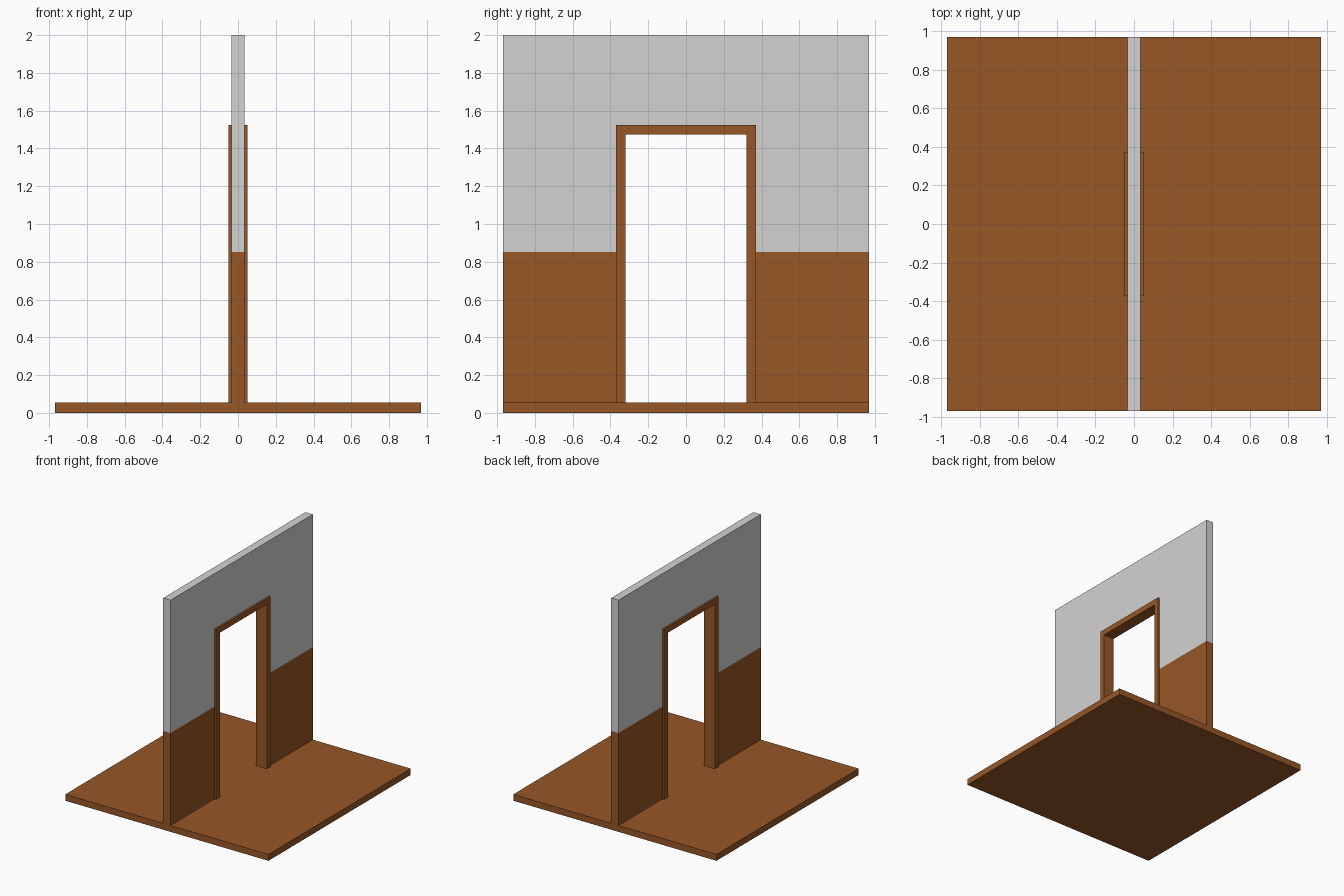
import bpy, bmesh

if "Cube" in bpy.data.objects:
    bpy.data.objects.remove(bpy.data.objects["Cube"])

def material(name, rgb):
    m = bpy.data.materials.new(name)
    m.diffuse_color = (*rgb, 1.0)
    m.use_nodes = True
    m.node_tree.nodes["Principled BSDF"].inputs["Base Color"].default_value = m.diffuse_color
    return m

BROWN = material("brown wood", (0.309, 0.095, 0.0194))
GREY = material("light grey plaster", (0.651, 0.651, 0.651))

FLOOR = 0.055      # floor top
HALF = 0.97        # half width of floor and wall
SPLIT = 0.853      # height where the paint changes

def extrude_profile(name, pts, half_x, mats, split=None):
    """Extrude a (y, z) outline along x; optionally cut and recolour above split."""
    bm = bmesh.new()
    face = bm.faces.new([bm.verts.new((-half_x, y, z)) for y, z in pts])
    res = bmesh.ops.extrude_face_region(bm, geom=[face])
    verts = [v for v in res["geom"] if isinstance(v, bmesh.types.BMVert)]
    bmesh.ops.translate(bm, vec=(2 * half_x, 0, 0), verts=verts)
    if split is not None:
        bmesh.ops.bisect_plane(bm, geom=bm.verts[:] + bm.edges[:] + bm.faces[:],
                               plane_co=(0, 0, split), plane_no=(0, 0, 1))
        for f in bm.faces:
            f.material_index = int(f.calc_center_median().z > split)
    bmesh.ops.recalc_face_normals(bm, faces=bm.faces)
    me = bpy.data.meshes.new(name)
    bm.to_mesh(me)
    bm.free()
    for m in mats:
        me.materials.append(m)
    ob = bpy.data.objects.new(name, me)
    bpy.context.collection.objects.link(ob)
    return ob

def arch(outer, top, inner, inner_top):
    """Upside-down U outline standing on the floor."""
    return [(-outer, FLOOR), (-outer, top), (outer, top), (outer, FLOOR),
            (inner, FLOOR), (inner, inner_top), (-inner, inner_top), (-inner, FLOOR)]

# Floor slab
extrude_profile("floor", [(-HALF, 0), (HALF, 0), (HALF, FLOOR), (-HALF, FLOOR)], HALF, [BROWN])

# Wall with doorway, brown below and grey above
extrude_profile("wall", arch(HALF, 2.0, 0.369, 1.524), 0.035, [BROWN, GREY], SPLIT)

# Door frame lining the opening
extrude_profile("door_frame", arch(0.37, 1.525, 0.32, 1.475), 0.051, [BROWN])
